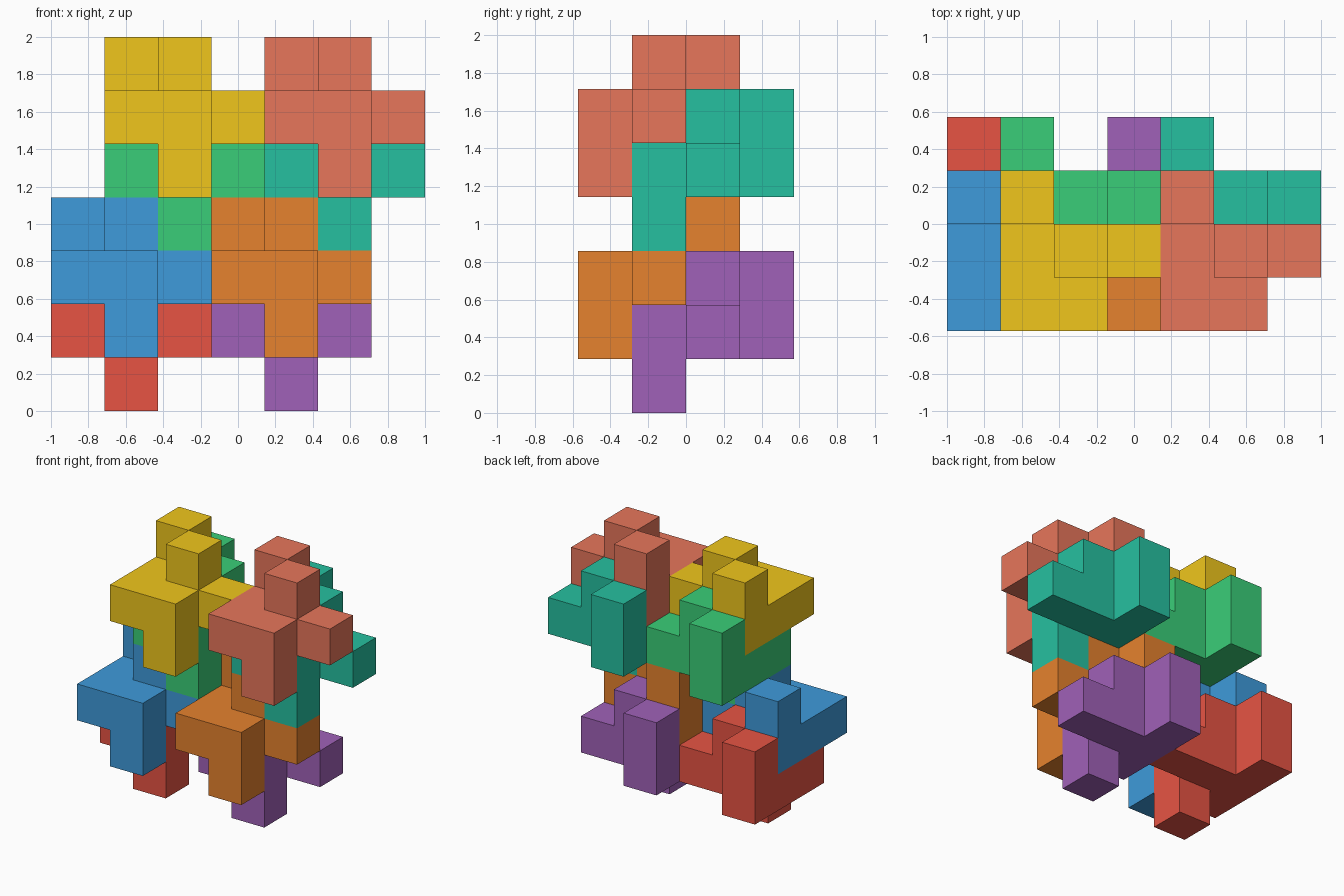
import bpy, bmesh
from mathutils import Vector

if "Cube" in bpy.data.objects:
    bpy.data.objects.remove(bpy.data.objects["Cube"])

U = 2 / 7  # edge length of one unit cube

# One nine-cube tile, as (x, y, z) cells; every piece is a shifted copy
TILE = [(1, 0, 0),
        (1, 0, 1), (0, 0, 1), (0, 1, 1), (1, 1, 1), (2, 1, 1), (0, 2, 1),
        (1, 1, 2), (0, 2, 2)]

# Name, cell offset, sRGB colour
PIECES = [
    ("lower_left_front_blue", (0, 0, 1), (62, 155, 219)),
    ("lower_left_back_red", (0, 1, 0), (231, 84, 68)),
    ("lower_right_front_orange", (3, 0, 1), (230, 130, 46)),
    ("lower_right_back_purple", (3, 1, 0), (160, 97, 184)),
    ("upper_left_front_yellow", (1, 0, 4), (240, 198, 28)),
    ("upper_left_back_green", (1, 1, 3), (58, 206, 120)),
    ("upper_right_front_salmon", (4, 0, 4), (231, 118, 91)),
    ("upper_right_back_teal", (4, 1, 3), (38, 192, 160)),
]


def linear(c):
    c /= 255
    return c / 12.92 if c <= 0.04045 else ((c + 0.055) / 1.055) ** 2.4


def build_piece(name, offset, colour):
    cells = {tuple(a + b for a, b in zip(c, offset)) for c in TILE}
    bm = bmesh.new()
    # Outer skin: one quad wherever a cube has no neighbour in the piece
    for cell in cells:
        for axis in range(3):
            for side in (0, 1):
                step = Vector((0, 0, 0))
                step[axis] = 1 if side else -1
                if tuple(int(v) for v in Vector(cell) + step) in cells:
                    continue
                corners = []
                for a, b in ((0, 0), (1, 0), (1, 1), (0, 1)):
                    p = Vector(cell)
                    p[axis] += side
                    p[(axis + 1) % 3] += a
                    p[(axis + 2) % 3] += b
                    corners.append((p - Vector((3.5, 2, 0))) * U)
                if not side:
                    corners.reverse()
                bm.faces.new([bm.verts.new(p) for p in corners])
    bmesh.ops.remove_doubles(bm, verts=bm.verts[:], dist=1e-4)
    # Merge coplanar quads into clean flat faces
    bmesh.ops.dissolve_limit(bm, angle_limit=0.01,
                             verts=bm.verts[:], edges=bm.edges[:])
    mesh = bpy.data.meshes.new(name)
    bm.to_mesh(mesh)
    bm.free()
    mat = bpy.data.materials.new(name + "_paint")
    mat.diffuse_color = (*[linear(c) for c in colour], 1)
    mat.use_nodes = True
    mat.node_tree.nodes["Principled BSDF"].inputs["Base Color"].default_value = mat.diffuse_color
    mesh.materials.append(mat)
    bpy.context.collection.objects.link(bpy.data.objects.new(name, mesh))


for piece in PIECES:
    build_piece(*piece)
